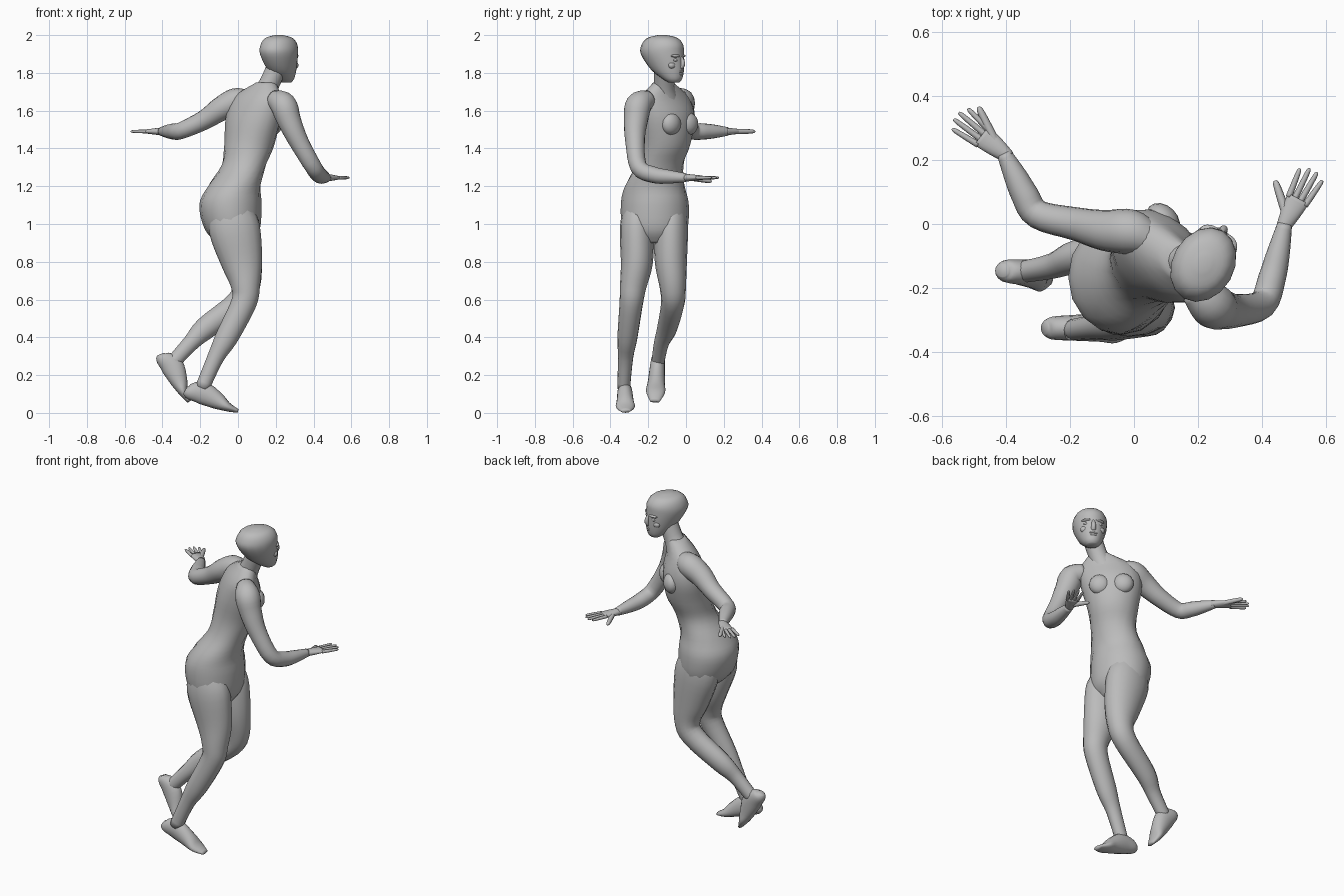
import bpy, bmesh, math
from mathutils import Matrix, Vector

cube = bpy.data.objects.get("Cube")
if cube:
    bpy.data.objects.remove(cube, do_unlink=True)

UP = Vector((0, 0, 1))
TONE = (0.5, 0.5, 0.5, 1)
grey = bpy.data.materials.new("matte_grey")
grey.use_nodes = True
grey.diffuse_color = TONE
grey.node_tree.nodes["Principled BSDF"].inputs["Base Color"].default_value = TONE


def finish(name, bm):
    bmesh.ops.recalc_face_normals(bm, faces=bm.faces)
    mesh = bpy.data.meshes.new(name)
    bm.to_mesh(mesh)
    bm.free()
    mesh.materials.append(grey)
    mesh.shade_smooth()
    part = bpy.data.objects.new(name, mesh)
    bpy.context.collection.objects.link(part)


def spline(rows, steps=4):
    """Smooth curve through rows of any length."""
    rows = [Vector(row) for row in rows]
    curve = []
    for i in range(len(rows) - 1):
        start, end = rows[i], rows[i + 1]
        before = rows[max(i - 1, 0)]
        after = rows[min(i + 2, len(rows) - 1)]
        for step in range(steps):
            t = step / steps
            bend = (end - before) * (1 - t) - (after - start) * t
            ease = t * t * (3 - 2 * t)
            curve.append(start.lerp(end, ease) + bend * t * (1 - t) / 2)
    return curve + [rows[-1]]


def skin(name, frames, sides=16):
    """Bridge elliptical rings given as centre and two half axes."""
    bm = bmesh.new()
    rings = []
    for centre, u, v in frames:
        turns = [math.tau * k / sides for k in range(sides)]
        rings.append([bm.verts.new(centre + u * math.cos(a) + v * math.sin(a)) for a in turns])
    for low, high in zip(rings, rings[1:]):
        for k in range(sides):
            bm.faces.new((low[k - 1], low[k], high[k], high[k - 1]))
    bm.faces.new(rings[0])
    bm.faces.new(rings[-1])
    finish(name, bm)


def heading(degrees):
    """Forward and sideways directions for a facing angle."""
    a = math.radians(degrees)
    forward = Vector((math.cos(a), math.sin(a), 0))
    return forward, forward.cross(UP)


def limb(name, path, radii, side, sides=16):
    """Tube through a path, each radius pair being along side and across it."""
    rows = spline([(*p, *r) for p, r in zip(path, radii)])
    centres = [Vector(row[:3]) for row in rows]
    frames = []
    for i, centre in enumerate(centres):
        tangent = (centres[min(i + 1, len(rows) - 1)] - centres[max(i - 1, 0)]).normalized()
        u = (side - tangent * side.dot(tangent)).normalized()
        frames.append((centre, u * rows[i][3], tangent.cross(u) * rows[i][4]))
    skin(name, frames, sides)


def blob(name, centre, radii, yaw):
    bm = bmesh.new()
    matrix = (Matrix.Translation(centre) @ Matrix.Rotation(math.radians(yaw), 4, 'Z')
              @ Matrix.Diagonal((*radii, 1)))
    bmesh.ops.create_uvsphere(bm, u_segments=16, v_segments=10, radius=1, matrix=matrix)
    finish(name, bm)


def foot(label, heel, toe):
    heel, toe = Vector(heel), Vector(toe)
    along = toe - heel
    across = Vector((0, 1, 0))
    rise = along.cross(-across).normalized()
    if rise.z < 0:
        rise.negate()
    # fraction along the sole, lift, half width, half thickness
    shape = [(0, 0, .02, .02), (.08, 0, .035, .04), (.3, .02, .04, .06),
             (.6, .01, .045, .045), (.8, 0, .05, .025), (1, 0, .025, .01)]
    path = [heel + along * t + rise * lift for t, lift, _, _ in shape]
    limb(label + "_foot", path, [row[2:] for row in shape], across)


def hand(label, wrist, toward, thumb):
    wrist, thumb = Vector(wrist), Vector(thumb)
    toward = Vector(toward).normalized()
    across = toward.cross(UP)
    knuckle = wrist + toward * .09
    path = [wrist - toward * .02, wrist + toward * .03, knuckle]
    limb(label + "_palm", path, [(.02, .02), (.03, .018), (.037, .012)], across)
    # four fingers fanned from the knuckles
    for i in range(4):
        offset = across * (i - 1.5) * .019
        length = .1 if i in (1, 2) else .085
        root = knuckle + offset - toward * .01
        tip = knuckle + offset * 1.4 + toward * length
        finger(f"{label}_finger_{i + 1}", root, tip, .01, across)
    finger(label + "_thumb", wrist + toward * .02, thumb, .015, across)


def finger(name, root, tip, size, side):
    path = [root, root.lerp(tip, .5), root.lerp(tip, .9), tip]
    limb(name, path, [(size * k, size * k) for k in (1, .9, .7, .3)], side, 8)


# torso: centre, half width and half depth, twisting from hips to chest
torso = [
    (-.02, -.165, .9, .11, .09), (-.03, -.165, .97, .17, .145),
    (-.04, -.165, 1.1, .18, .165), (-.02, -.165, 1.2, .16, .14),
    (.03, -.14, 1.31, .13, .115), (.06, -.11, 1.42, .14, .125),
    (.08, -.1, 1.56, .17, .12), (.1, -.11, 1.67, .16, .085),
    (.15, -.12, 1.75, .055, .05)]
frames = []
for x, y, z, width, depth in spline(torso):
    twist = min(max((z - 1.15) * 4, 0), 1)
    forward, side = heading(45 * twist)
    frames.append((Vector((x, y, z)), side * width, forward * depth))
skin("torso", frames)

forward, side = heading(45)
for label, s in (("left", -1), ("right", 1)):
    centre = Vector((.08, -.09, 1.53)) + forward * .08 + side * s * .065
    blob(label + "_breast", centre, (.045, .06, .06), 45)

# neck and head
limb("neck", [(.12, -.11, 1.66), (.16, -.115, 1.73), (.21, -.115, 1.84)],
     [(.075, .075), (.055, .055), (.055, .055)], Vector((0, 1, 0)))
FACING = 60
forward, side = heading(FACING)


def on_head(ahead, aside, z):
    return Vector((.217, -.125, z)) + forward * ahead + side * aside


# height, shift ahead, half width, half depth
skull = [(1.75, .07, .03, .03), (1.77, .06, .05, .055), (1.82, .03, .073, .093),
         (1.9, 0, .095, .12), (1.95, 0, .092, .115), (1.985, 0, .068, .083), (2, 0, .02, .025)]
skin("head", [(on_head(ahead, 0, z), side * w, forward * d) for z, ahead, w, d in spline(skull)])
limb("nose", [on_head(.11, 0, 1.89), on_head(.125, 0, 1.85), on_head(.115, 0, 1.825)],
     [(.008, .008), (.013, .013), (.014, .01)], side, 10)
blob("upper_lip", on_head(.113, 0, 1.806), (.012, .026, .007), FACING)
blob("lower_lip", on_head(.11, 0, 1.795), (.013, .023, .008), FACING)
blob("chin", on_head(.09, 0, 1.77), (.02, .03, .018), FACING)
for label, s in (("left", -1), ("right", 1)):
    blob(label + "_eye", on_head(.1, .036 * s, 1.868), (.013, .017, .009), FACING)
    blob(label + "_brow", on_head(.1, .036 * s, 1.89), (.018, .03, .009), FACING - 20 * s)
    blob(label + "_cheek", on_head(.084, .043 * s, 1.84), (.02, .026, .02), FACING)

# legs, hip to heel, sharing one set of thicknesses
leg_radii = [(.075, .1), (.09, .135), (.085, .11), (.07, .077),
             (.062, .067), (.053, .06), (.04, .044), (.034, .038)]
legs = {
    "right": [(-.04, -.25, 1.1), (-.02, -.26, .98), (.02, -.26, .8), (.04, -.28, .67),
              (.03, -.29, .58), (-.06, -.31, .4), (-.12, -.32, .29), (-.19, -.33, .13)],
    "left": [(-.04, -.08, 1.1), (-.02, -.08, .98), (.02, -.08, .8), (.04, -.07, .67),
             (0, -.07, .58), (-.17, -.1, .45), (-.25, -.13, .37), (-.35, -.15, .26)]}
for label, path in legs.items():
    limb(label + "_leg", path, leg_radii, Vector((0, 1, 0)))
foot("right", (-.28, -.325, .12), (0, -.32, .01))
foot("left", (-.41, -.145, .31), (-.26, -.165, .06))

# arms, collar to wrist
arm_radii = [(r, r) for r in (.05, .07, .064, .052, .045, .043, .036, .023)]
arms = {
    "right": [(.19, -.2, 1.66), (.24, -.25, 1.63), (.27, -.265, 1.55), (.32, -.27, 1.44),
              (.4, -.25, 1.3), (.43, -.17, 1.26), (.45, -.09, 1.25), (.47, 0, 1.245)],
    "left": [(.05, -.05, 1.66), (-.01, -.025, 1.65), (-.09, -.02, 1.61), (-.18, 0, 1.55),
             (-.3, .03, 1.495), (-.34, .09, 1.49), (-.37, .15, 1.49), (-.405, .22, 1.49)]}
for label, path in arms.items():
    limb(label + "_arm", path, arm_radii, UP)
hand("right", arms["right"][-1], (.04, .075, 0), (.44, .135, 1.225))
hand("left", arms["left"][-1], (-.07, .055, 0), (-.485, .365, 1.49))
